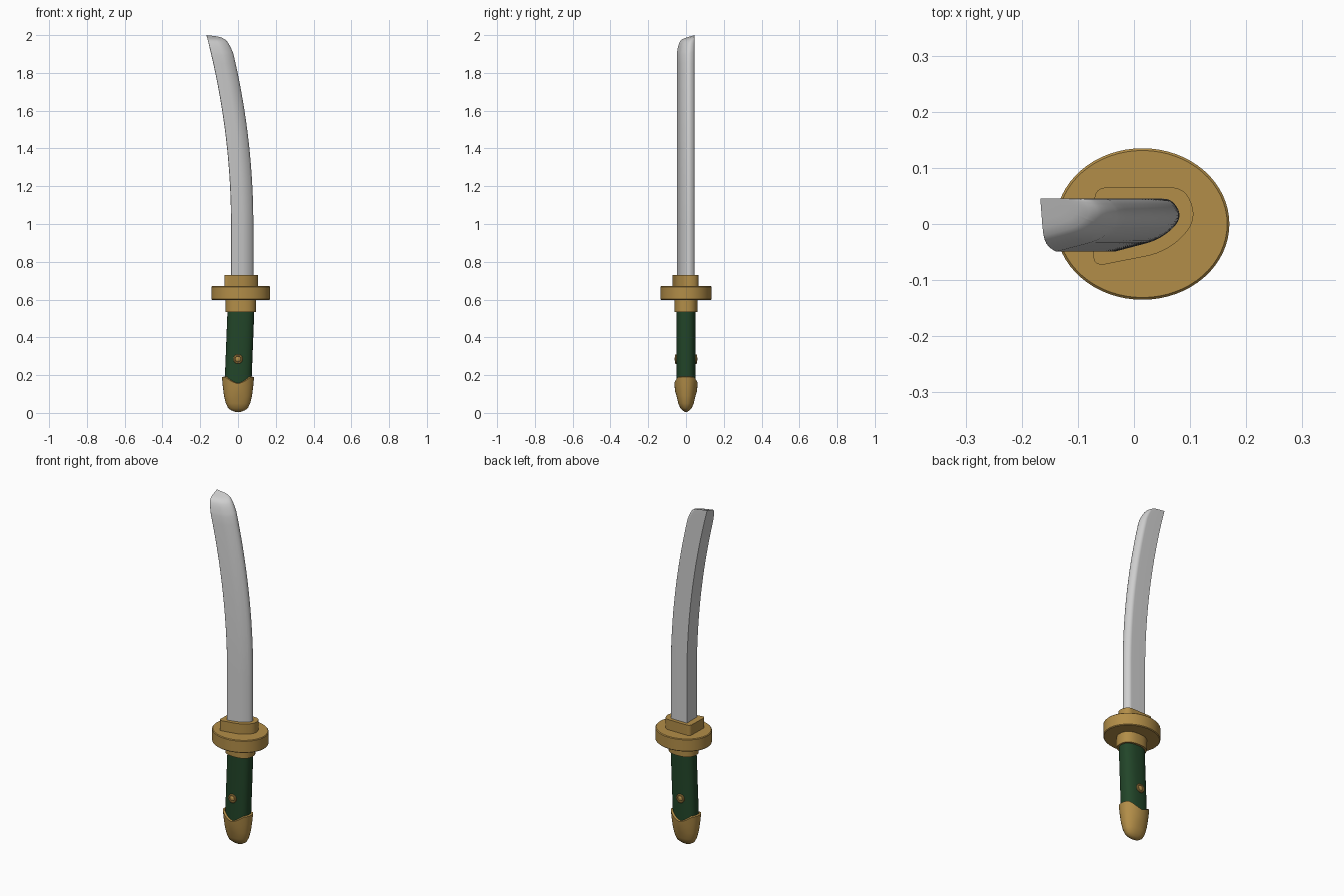
import bpy
import bmesh
from math import cos, sin, pi, copysign
from mathutils import Vector, Matrix

if "Cube" in bpy.data.objects:
    bpy.data.objects.remove(bpy.data.objects["Cube"], do_unlink=True)


def make_material(name, rgb):
    mat = bpy.data.materials.new(name)
    mat.use_nodes = True
    mat.diffuse_color = (*rgb, 1)
    bsdf = mat.node_tree.nodes["Principled BSDF"]
    bsdf.inputs["Base Color"].default_value = (*rgb, 1)
    bsdf.inputs["Roughness"].default_value = 0.6
    return mat


STEEL = make_material("pale steel", (0.62, 0.62, 0.62))
GOLD = make_material("dull gold", (0.45, 0.27, 0.065))
GREEN = make_material("dark green", (0.016, 0.06, 0.022))


def loft(name, rings, mat, angle=35):
    """Skin a stack of equal rings and cap both ends."""
    bm = bmesh.new()
    rows = [[bm.verts.new(p) for p in ring] for ring in rings]
    n = len(rows[0])
    for low, high in zip(rows, rows[1:]):
        for i in range(n):
            j = (i + 1) % n
            bm.faces.new((low[i], low[j], high[j], high[i]))
    bm.faces.new(rows[0][::-1])
    bm.faces.new(rows[-1])
    bmesh.ops.remove_doubles(bm, verts=bm.verts, dist=0.00005)
    bmesh.ops.recalc_face_normals(bm, faces=bm.faces)
    mesh = bpy.data.meshes.new(name)
    bm.to_mesh(mesh)
    bm.free()
    mesh.materials.append(mat)
    ob = bpy.data.objects.new(name, mesh)
    bpy.context.collection.objects.link(ob)
    bpy.ops.object.select_all(action="DESELECT")
    ob.select_set(True)
    bpy.context.view_layer.objects.active = ob
    bpy.ops.object.shade_smooth_by_angle(angle=angle * pi / 180)
    return ob


def oval(rx, ry, z, cx=0, power=2.0, n=48):
    """Superellipse ring; a higher power gives a boxier outline."""
    def coord(r, v):
        return copysign(r * abs(v) ** (2 / power), v)
    return [Vector((cx + coord(rx, cos(2 * pi * i / n)),
                    coord(ry, sin(2 * pi * i / n)), z)) for i in range(n)]


def rounded(corners, steps=8):
    """Polygon outline whose corners (x, y, trim) become soft arcs."""
    out = []
    for i, (x, y, trim) in enumerate(corners):
        p = Vector((x, y))
        a = Vector(corners[i - 1][:2])
        b = Vector(corners[(i + 1) % len(corners)][:2])
        if trim == 0:
            out.append(p)
            continue
        a = p + (a - p).normalized() * trim
        b = p + (b - p).normalized() * trim
        for k in range(steps + 1):
            t = k / steps
            out.append(a * (1 - t) ** 2 + p * 2 * t * (1 - t) + b * t * t)
    return out


# Blade: flat back, slanted front, rounded edge, bending toward -x
section = rounded([(-.037, -.05, .005), (.05, -.027, .03), (.091, .015, .029),
                   (.064, .045, .011), (-.037, .045, 0)])
spine = Vector((-.037, .045))


def bend(p, z):
    return Vector((p.x - 0.13 * max(0, z - 1) ** 2, p.y, z))


rings = [[bend(p, 0.7 + 1.15 * k / 28) for p in section] for k in range(29)]
# Blade tip: rings shrink toward the back corner while rising
for f in (1, .98, .95, .91, .86, .8, .7, .55, .4, .2, .02):
    ring = []
    for p in section:
        q = spine + (p - spine) * f
        z = 2 - 0.3 * (spine.y - q.y) - 0.12 * (q.x - spine.x) - 0.075 * f ** 10
        ring.append(bend(q, z))
    rings.append(ring)
loft("blade", rings, STEEL)

# Blade collar follows the blade outline
outline = rounded([(-.073, -.076, .022), (.06, -.05, .04), (.117, .01, .04),
                   (.088, .065, .022), (-.07, .065, .022)])
loft("blade_collar", [[Vector((p.x, p.y, z)) for p in outline]
                      for z in (0.66, 0.73)], GOLD)

# Guard disc with a small edge bevel
loft("guard", [oval(.155 - d, .135 - d, z, .015, n=64) for d, z in
               ((.004, .598), (0, .602), (0, .667), (.004, .671))], GOLD)

# Handle collar and gently leaning grip
loft("handle_collar", [oval(.081, .062, z, .015, 2.4) for z in (.535, .605)], GOLD)
loft("grip", [oval(.071, .05, z, .015 * (z - .15) / .385, 2.5)
              for z in (.12, .25, .4, .55)], GREEN)

# Pommel: rounded cup whose rim dips at front and back
profile = [(.015, .008, .006), (.035, .018, .013), (.052, .03, .025), (.064, .041, .05),
           (.074, .05, .09), (.081, .057, .13), (.085, .062, .16)]
rings = [oval(rx, ry, z, 0, 2.2) for rx, ry, z in profile]


def rim(rx, ry, base):
    ring = oval(rx, ry, 0, 0, 2.2)
    for v in ring:
        v.z = base + 0.035 * min(1, abs(v.x) / rx * 1.25) ** 1.5
    return ring


rings[-1] = rim(.085, .062, .155)
for v, low in zip(rings[-2], rim(.081, .057, .11)):
    v.z = low.z
rings += [rim(.074, .052, .157), rim(.066, .046, .13)]
loft("pommel", rings, GOLD)

# Round studs with a raised rim on both sides of the grip
for side, name in ((-1, "front_stud"), (1, "back_stud")):
    shape = [(.025, .03), (.025, .055), (.022, .058), (.017, .058),
             (.015, .054), (.012, .058), (.006, .06)]
    stud = loft(name, [oval(r, r, h, n=20) for r, h in shape], GOLD)
    stud.data.transform(Matrix.Translation((0, 0, .285))
                        @ Matrix.Rotation(-side * pi / 2, 4, "X"))
